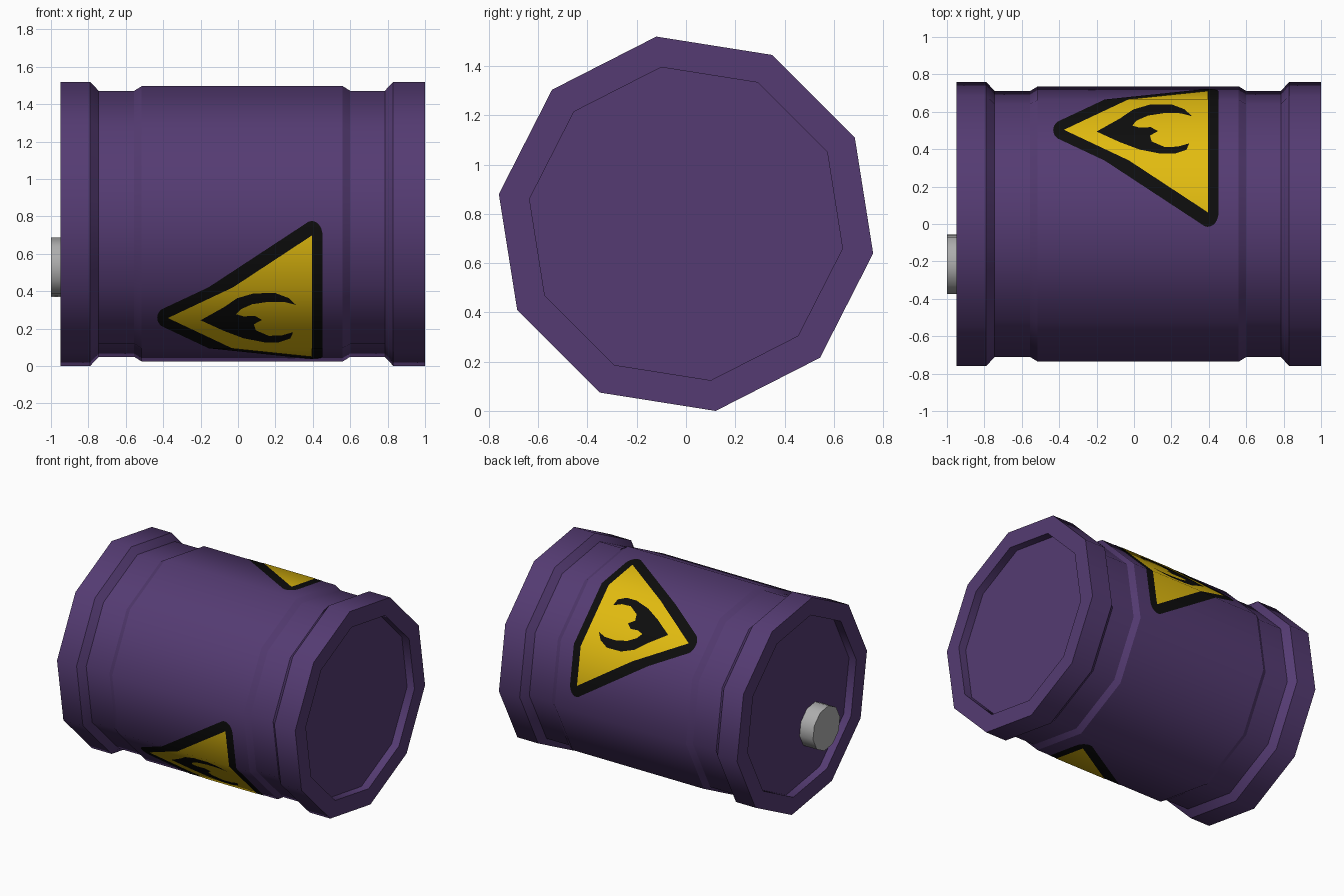
import bpy, bmesh, math
from mathutils import Vector

if "Cube" in bpy.data.objects:
    bpy.data.objects.remove(bpy.data.objects["Cube"])

SIDES = 10
STEP = 2 * math.pi / SIDES
CZ = 0.76                      # height of the barrel axis
BODY_R = 0.745                 # corner radius of the middle section


def material(name, rgb):
    m = bpy.data.materials.new(name)
    m.diffuse_color = (*rgb, 1)
    m.use_nodes = True
    m.node_tree.nodes["Principled BSDF"].inputs["Base Color"].default_value = m.diffuse_color
    return m


PURPLE = material("barrel purple", (0.090, 0.044, 0.170))
YELLOW = material("sign yellow", (0.76, 0.50, 0.005))
BLACK = material("sign black", (0.004, 0.004, 0.004))
GREY = material("bung grey", (0.42, 0.42, 0.42))


def make(name, bm, mat):
    me = bpy.data.meshes.new(name)
    bm.to_mesh(me)
    bm.free()
    me.materials.append(mat)
    ob = bpy.data.objects.new(name, me)
    bpy.context.collection.objects.link(ob)
    return ob


def lathe(name, profile, mat, cy=0.0, cz=CZ):
    """Ten-sided turning along x; profile is (x, radius), ends are capped."""
    bm = bmesh.new()
    rings = []
    for x, r in profile:
        rings.append([bm.verts.new((x,
                                    cy + r * math.cos(math.radians(-9) + k * STEP),
                                    cz + r * math.sin(math.radians(-9) + k * STEP)))
                      for k in range(SIDES)])
    for a, b in zip(rings, rings[1:]):
        for k in range(SIDES):
            j = (k + 1) % SIDES
            bm.faces.new((a[k], a[j], b[j], b[k]))
    bm.faces.new(rings[0])
    bm.faces.new(rings[-1])
    bmesh.ops.recalc_face_normals(bm, faces=bm.faces)
    for f in bm.faces:
        f.smooth = True
    # every ring is a crisp edge, the lengthwise edges stay smooth
    for ring in rings:
        for k in range(SIDES):
            bm.edges.get((ring[k], ring[(k + 1) % SIDES])).smooth = False
    return make(name, bm, mat)


# Barrel with raised end hoops, grooves and recessed ends
lathe("barrel", [(-0.89, 0.643), (-0.95, 0.643), (-0.95, 0.769), (-0.79, 0.769),
                 (-0.745, 0.72), (-0.555, 0.72), (-0.515, BODY_R),
                 (0.56, BODY_R), (0.60, 0.72), (0.785, 0.72), (0.83, 0.769),
                 (1.0, 0.769), (1.0, 0.643), (0.94, 0.643)], PURPLE)

# Bung on the left end
lathe("bung", [(-0.89, 0.16), (-1.0, 0.16)], GREY, cy=-0.215, cz=0.528)

# Warning signs: flat outlines (u along x, v around the barrel) wrapped on the sides
SIDE_LEN = 2 * BODY_R * math.sin(STEP / 2)


def wrap(u, v, centre, lift):
    t = v / SIDE_LEN + 0.5                   # 0..1 is the middle side
    k = math.floor(t + 1e-6)
    r = BODY_R + lift

    def corner(i):
        a = centre + (i - 0.5) * STEP
        return Vector((0, r * math.cos(a), r * math.sin(a)))

    return Vector((u, 0, CZ)) + corner(k).lerp(corner(k + 1), t - k)


def decal(name, outline, centre, lift, mat):
    bm = bmesh.new()
    bm.faces.new([bm.verts.new((u, v, 0)) for u, v in outline])
    for fold in (-SIDE_LEN / 2, SIDE_LEN / 2):
        bmesh.ops.bisect_plane(bm, geom=bm.verts[:] + bm.edges[:] + bm.faces[:],
                               plane_co=(0, fold, 0), plane_no=(0, 1, 0))
    bmesh.ops.triangulate(bm, faces=bm.faces)
    for v in bm.verts:
        v.co = wrap(v.co.x, v.co.y, centre, lift)
    bm.normal_update()
    for f in bm.faces:
        f.smooth = True
        c = f.calc_center_median()
        if f.normal.dot(Vector((0, c.y, c.z - CZ))) < 0:
            f.normal_flip()
    ob = make(name, bm, mat)
    # shade like the round barrel below
    ob.data.normals_split_custom_set_from_vertices(
        [Vector((0, v.co.y, v.co.z - CZ)).normalized() for v in ob.data.vertices])
    return ob


TRIANGLE = [(-0.375, 0.0), (0.395, -0.51), (0.395, 0.51)]


def rounded_border(ru=0.057, rv=0.078, n=8):
    """Triangle grown by an ellipse, giving the rounded black border."""
    pts = []
    for (u, v), start, end in zip(TRIANGLE, (125, 237, 0), (235, 360, 123)):
        for i in range(n + 1):
            a = math.radians(start + (end - start) * i / n)
            pts.append((u + ru * math.cos(a), v + rv * math.sin(a)))
    return pts


FLAME = [(-0.20, 0.015), (-0.075, -0.083), (-0.005, -0.150), (0.085, -0.187),
         (0.20, -0.189), (0.27, -0.152), (0.31, -0.10), (0.25, -0.122),
         (0.165, -0.124), (0.075, -0.105), (0.015, -0.068), (-0.01, -0.03),
         (0.03, -0.014), (0.09, -0.018), (0.128, 0.012), (0.085, 0.045),
         (0.095, 0.09), (0.165, 0.132), (0.235, 0.128), (0.295, 0.104),
         (0.28, 0.152), (0.22, 0.180), (0.14, 0.180), (0.03, 0.150),
         (-0.075, 0.095)]

for side, angle in (("back", 45), ("front", 225)):
    a = math.radians(angle)
    decal(side + "_sign_border", rounded_border(), a, 0.002, BLACK)
    decal(side + "_sign_panel", TRIANGLE, a, 0.004, YELLOW)
    decal(side + "_sign_flame", FLAME, a, 0.006, BLACK)
